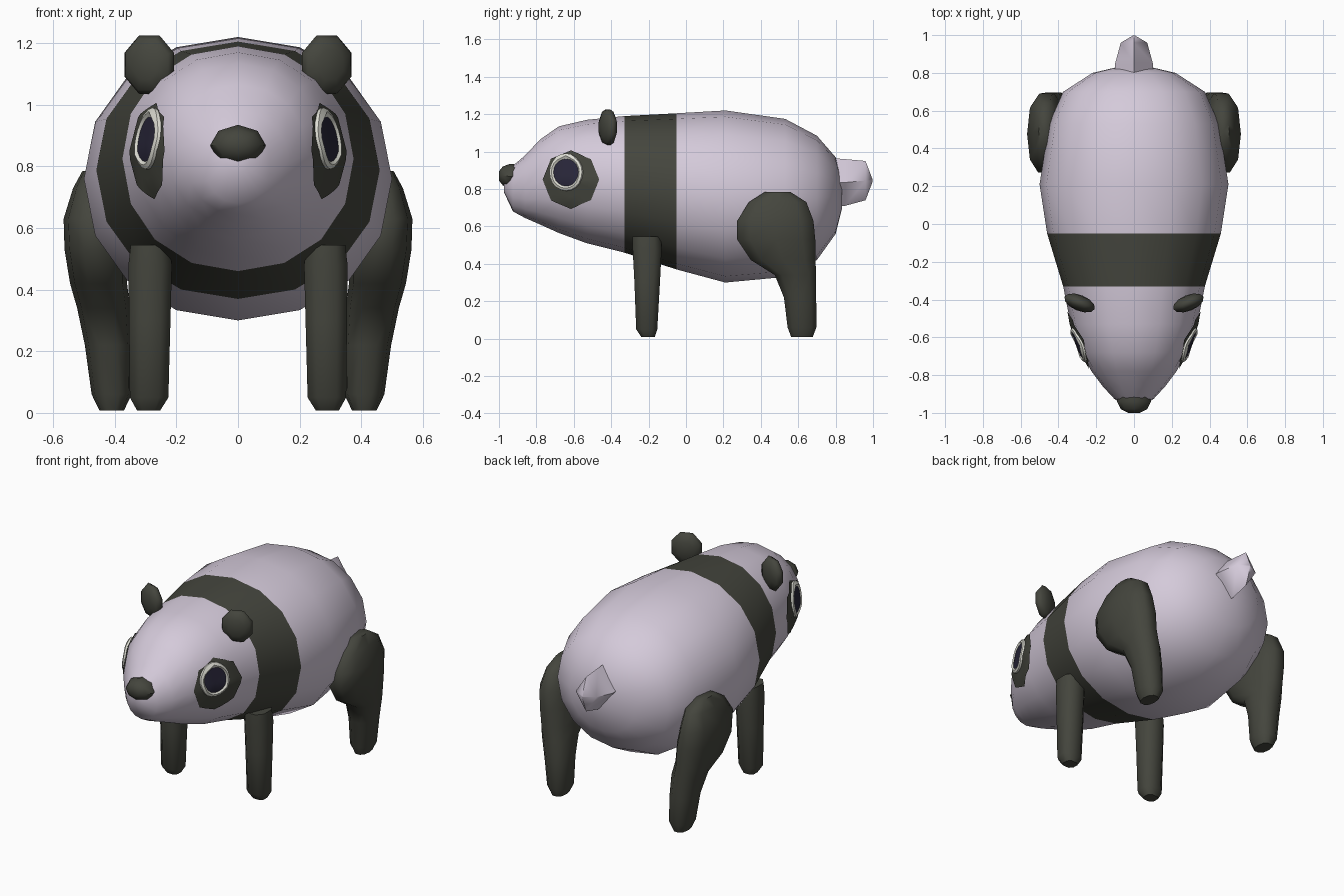
import bpy, bmesh, math
from mathutils import Vector, Matrix
from mathutils.bvhtree import BVHTree

if "Cube" in bpy.data.objects:
    bpy.data.objects.remove(bpy.data.objects["Cube"])


def material(name, rgb):
    m = bpy.data.materials.new(name)
    m.diffuse_color = (*rgb, 1)
    m.use_nodes = True
    m.node_tree.nodes["Principled BSDF"].inputs["Base Color"].default_value = m.diffuse_color
    return m


LILAC = material("pale_lilac", (0.66, 0.59, 0.70))
DARK = material("charcoal", (0.058, 0.060, 0.047))
WHITE = material("eye_white", (0.72, 0.72, 0.65))
NAVY = material("pupil_navy", (0.022, 0.020, 0.042))


def finish(name, bm, mats, angle=50):
    bmesh.ops.recalc_face_normals(bm, faces=bm.faces)
    mesh = bpy.data.meshes.new(name)
    bm.to_mesh(mesh)
    bm.free()
    for m in mats:
        mesh.materials.append(m)
    ob = bpy.data.objects.new(name, mesh)
    bpy.context.collection.objects.link(ob)
    bpy.ops.object.select_all(action='DESELECT')
    ob.select_set(True)
    bpy.context.view_layer.objects.active = ob
    bpy.ops.object.shade_smooth_by_angle(angle=math.radians(angle))
    return ob


def spow(v, e):
    return math.copysign(abs(v) ** e, v)


def loft(rings, axis, sides, turn=0.0, power=2.0, stripe=None):
    """Rings are (position, min_u, max_u, min_v, max_v); u, v are x, z or x, y."""
    bm = bmesh.new()
    loops = []
    for p, u0, u1, v0, v1 in rings:
        loop = []
        for i in range(sides):
            a = 2 * math.pi * i / sides + turn
            u = (u0 + u1) / 2 + (u1 - u0) / 2 * spow(math.cos(a), 2 / power)
            v = (v0 + v1) / 2 + (v1 - v0) / 2 * spow(math.sin(a), 2 / power)
            loop.append(bm.verts.new((u, p, v) if axis == 'Y' else (u, v, p)))
        loops.append(loop)
    for k, (a, b) in enumerate(zip(loops, loops[1:])):
        for i in range(sides):
            j = (i + 1) % sides
            f = bm.faces.new((a[i], a[j], b[j], b[i]))
            f.material_index = int(k == stripe)
    # close both ends with a fan
    for loop in (loops[0], loops[-1]):
        c = bm.verts.new(sum((v.co for v in loop), Vector()) / sides)
        for i in range(sides):
            bm.faces.new((loop[i], loop[(i + 1) % sides], c))
    return bm


def mirrored(bm, side):
    if side < 0:
        bmesh.ops.scale(bm, vec=(-1, 1, 1), verts=bm.verts)
    return bm


# Body and head in one loft, with a dark band: (y, bottom, top, half width)
profile = [(-0.972, 0.78, 0.86, 0.04), (-0.925, 0.68, 0.925, 0.105),
           (-0.86, 0.645, 0.98, 0.165), (-0.78, 0.61, 1.065, 0.225),
           (-0.68, 0.565, 1.135, 0.28), (-0.53, 0.51, 1.17, 0.335),
           (-0.33, 0.46, 1.19, 0.375), (-0.05, 0.37, 1.205, 0.46),
           (0.21, 0.30, 1.22, 0.50), (0.53, 0.33, 1.175, 0.45),
           (0.70, 0.42, 1.085, 0.375), (0.80, 0.56, 0.97, 0.22),
           (0.835, 0.70, 0.83, 0.07)]
body_bm = loft([(y, -w, w, b, t) for y, b, t, w in profile], 'Y', 16,
               power=2.1, stripe=6)
bmesh.ops.recalc_face_normals(body_bm, faces=body_bm.faces)
surface = BVHTree.FromBMesh(body_bm)
finish("body", body_bm, [LILAC, DARK], 80)

# Tail: four-sided stub with a blunt point
finish("tail", loft([(0.78, -0.105, 0.105, 0.71, 0.965),
                     (0.85, -0.10, 0.10, 0.71, 0.96),
                     (0.96, -0.07, 0.07, 0.74, 0.95),
                     (0.998, -0.005, 0.005, 0.84, 0.85)], 'Y', 4), [LILAC])

# Nose
finish("nose", loft([(-0.90, -0.08, 0.08, 0.81, 0.93),
                     (-0.94, -0.09, 0.09, 0.80, 0.935),
                     (-0.98, -0.07, 0.07, 0.82, 0.92),
                     (-1.0, -0.03, 0.03, 0.845, 0.895)], 'Y', 8), [DARK])


def on_head(y, z, lift):
    """Point on the side of the head, raised along the surface normal."""
    hit, normal, _, _ = surface.ray_cast(Vector((2, y, z)), Vector((-1, 0, 0)))
    return hit + normal * lift


def wrapped(cy, cz, rings, sides, outline=lambda a: 1.0, fill=True):
    """Plate wrapped on the head from (radius_y, radius_z, lift) rings."""
    bm = bmesh.new()
    loops = []
    for ry, rz, lift in rings:
        loops.append([])
        for i in range(sides):
            a = 2 * math.pi * i / sides
            s = outline(a)
            loops[-1].append(bm.verts.new(on_head(
                cy + ry * s * math.cos(a), cz + rz * s * math.sin(a), lift)))
    for a, b in zip(loops, loops[1:]):
        for i in range(sides):
            j = (i + 1) % sides
            bm.faces.new((a[i], a[j], b[j], b[i]))
    if fill:
        c = bm.verts.new(on_head(cy, cz, rings[-1][2]))
        for i in range(sides):
            bm.faces.new((loops[-1][i], loops[-1][(i + 1) % sides], c))
    # every plate faces outward
    for f in bm.faces:
        f.normal_update()
    return bm


def octagon(a):
    """Radius factor giving straight edges between eight corners."""
    step = math.pi / 4
    return math.cos(step / 2) / math.cos((a % step) - step / 2)


front_leg = [(0.008, 0.25, 0.33, -0.24, -0.165), (0.05, 0.222, 0.355, -0.27, -0.15),
             (0.30, 0.215, 0.358, -0.28, -0.135), (0.48, 0.21, 0.36, -0.29, -0.125),
             (0.545, 0.22, 0.352, -0.29, -0.13)]
rear_leg = [(0.008, 0.37, 0.45, 0.56, 0.68), (0.06, 0.345, 0.475, 0.54, 0.70),
            (0.22, 0.345, 0.497, 0.52, 0.70), (0.34, 0.35, 0.522, 0.47, 0.70),
            (0.42, 0.36, 0.545, 0.34, 0.70), (0.53, 0.36, 0.563, 0.265, 0.70),
            (0.63, 0.38, 0.566, 0.265, 0.69), (0.73, 0.40, 0.535, 0.33, 0.65),
            (0.785, 0.44, 0.505, 0.42, 0.56)]

for side, label in ((1, "left"), (-1, "right")):
    # Legs
    finish("front_leg_" + label,
           mirrored(loft(front_leg, 'Z', 8, math.pi / 8, 2.6), side), [DARK])
    finish("rear_leg_" + label,
           mirrored(loft(rear_leg, 'Z', 10, 0, 2.4), side), [DARK], 60)

    # Ears: flattened low-poly balls turned slightly outward
    ear = bmesh.new()
    bmesh.ops.create_uvsphere(
        ear, u_segments=8, v_segments=6, radius=1,
        matrix=Matrix.Translation((0.288, -0.418, 1.13))
        @ Matrix.Rotation(math.radians(22), 4, 'Z')
        @ Matrix.Diagonal((0.093, 0.042, 0.103, 1))
        @ Matrix.Rotation(math.pi / 2, 4, 'X')
        @ Matrix.Rotation(math.pi / 8, 4, 'Z'))
    finish("ear_" + label, mirrored(ear, side), [DARK], 60)

    # Eye patch, raised white rim and pupil
    patch = wrapped(-0.613, 0.85, [(0.15 * k, 0.153 * k, 0.007)
                                   for k in (1, 0.8, 0.6, 0.4, 0.2)], 32, octagon)
    finish("eye_patch_" + label, mirrored(patch, side), [DARK])
    rim = wrapped(-0.637, 0.888, [(0.09, 0.098, 0.004), (0.086, 0.094, 0.016),
                                  (0.073, 0.08, 0.02), (0.062, 0.068, 0.008)],
                  20, fill=False)
    finish("eye_rim_" + label, mirrored(rim, side), [WHITE])
    pupil = wrapped(-0.637, 0.888, [(0.066 * k, 0.071 * k, 0.012)
                                    for k in (1, 0.66, 0.33)], 20)
    finish("pupil_" + label, mirrored(pupil, side), [NAVY])
